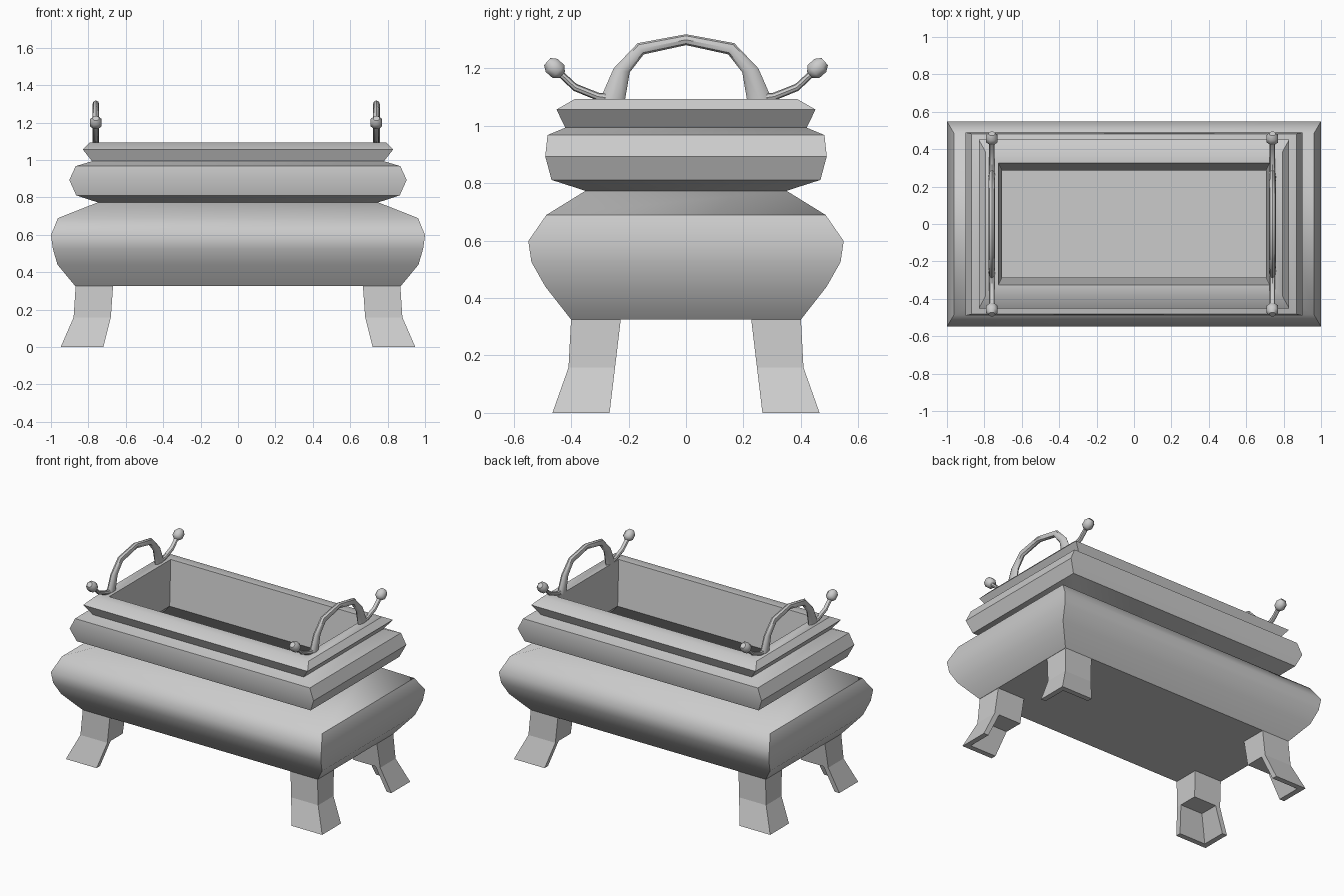
import bpy, bmesh, math
from mathutils import Vector

if "Cube" in bpy.data.objects:
    bpy.data.objects.remove(bpy.data.objects["Cube"])


def loft(bm, loops):
    """Skin closed loops of equal length and cap both ends."""
    rows = [[bm.verts.new(p) for p in loop] for loop in loops]
    n = len(rows[0])
    for a, b in zip(rows, rows[1:]):
        for i in range(n):
            j = (i + 1) % n
            bm.faces.new((a[i], a[j], b[j], b[i]))
    bm.faces.new(rows[0][::-1])
    bm.faces.new(rows[-1])


def finish(bm, name, smooth_angle=None):
    bmesh.ops.recalc_face_normals(bm, faces=bm.faces[:])
    me = bpy.data.meshes.new(name)
    bm.to_mesh(me)
    bm.free()
    ob = bpy.data.objects.new(name, me)
    bpy.context.collection.objects.link(ob)
    if smooth_angle:
        for p in me.polygons:
            p.use_smooth = True
        me.set_sharp_from_angle(angle=math.radians(smooth_angle))
    return ob


def rect(x, y, z):
    return [(-x, -y, z), (x, -y, z), (x, y, z), (-x, y, z)]


# Vessel: half width, half depth, height; up the outside, down the cavity
profile = [
    (.87, .40, .325), (.965, .49, .44), (.99, .538, .525), (1, .549, .598),
    (.963, .486, .689), (.75, .35, .773),
    (.865, .468, .811), (.902, .49, .893), (.868, .482, .967), (.78, .42, .993),
    (.83, .451, 1.056), (.795, .388, 1.092),
    (.725, .325, 1.092), (.705, .285, .80), (.92, .47, .60), (.82, .36, .35),
]
bm = bmesh.new()
loft(bm, [rect(*p) for p in profile])
finish(bm, "vessel_body", 45)


# Legs: solid block above, flared corner-angle foot below
def leg(sx, sy, name):
    def block(x0, x1, y0, y1, z):
        return [(sx * x, sy * y, z) for x, y in
                ((x0, y0), (x1, y0), (x1, y1), (x0, y1))]

    def angle(x0, x1, y0, y1, z, t=.035):
        return [(sx * x, sy * y, z) for x, y in
                ((x1, y1), (x0, y1), (x0, y1 - t), (x1 - t, y1 - t),
                 (x1 - t, y0), (x1, y0))]

    bm = bmesh.new()
    loft(bm, [block(.668, .868, .227, .40, .326),
              block(.68, .879, .247, .409, .158)])
    loft(bm, [angle(.68, .879, .247, .409, .158),
              angle(.72, .948, .266, .465, 0)])
    finish(bm, name)


for sy, end in ((-1, "front"), (1, "back")):
    for sx, side in ((-1, "left"), (1, "right")):
        leg(sx, sy, f"{end}_{side}_leg")


# Handles: each section is an ellipse between an inner and an outer point
def tube(bm, x, pairs, rx=.018, sides=8):
    loops = []
    for a, b in pairs:
        a, b = Vector((x, *a)), Vector((x, *b))
        mid, half = (a + b) / 2, (b - a) / 2
        loops.append([mid + half * math.cos(t) + Vector((rx * math.sin(t), 0, 0))
                      for t in (2 * math.pi * i / sides for i in range(sides))])
    loft(bm, loops)


half_arch = [((.213, 1.085), (.302, 1.085)), ((.196, 1.185), (.252, 1.199)),
             ((.147, 1.248), (.168, 1.287))]
arch = (half_arch + [((0, 1.28), (0, 1.318))]
        + [((-a[0], a[1]), (-b[0], b[1])) for a, b in reversed(half_arch)])
horn = [((.27, 1.115), (.29, 1.08)), ((.30, 1.113), (.315, 1.09)),
        ((.381, 1.145), (.391, 1.121)), ((.43, 1.19), (.445, 1.172))]

for x, side in ((-.76, "left"), (.74, "right")):
    bm = bmesh.new()
    tube(bm, x, arch)
    finish(bm, side + "_arch_handle", 40)
    for s, end in ((-1, "front"), (1, "back")):
        bm = bmesh.new()
        tube(bm, x, [((s * a[0], a[1]), (s * b[0], b[1])) for a, b in horn], .015)
        finish(bm, f"{side}_{end}_horn", 40)
        # Faceted knob, turned along the horn's direction
        bm = bmesh.new()
        axis = Vector((0, s * .75, .66))
        across = Vector((0, -s * .66, .75))
        centre = Vector((x, s * .456, 1.199))
        rings = []
        for d, r in ((-.034, .015), (-.016, .033), (.016, .033), (.036, .018)):
            rings.append([centre + axis * d + across * r * math.cos(t)
                          + Vector((r * math.sin(t), 0, 0))
                          for t in (math.pi * (i + .5) / 4 for i in range(8))])
        loft(bm, rings)
        finish(bm, f"{side}_{end}_knob", 50)
